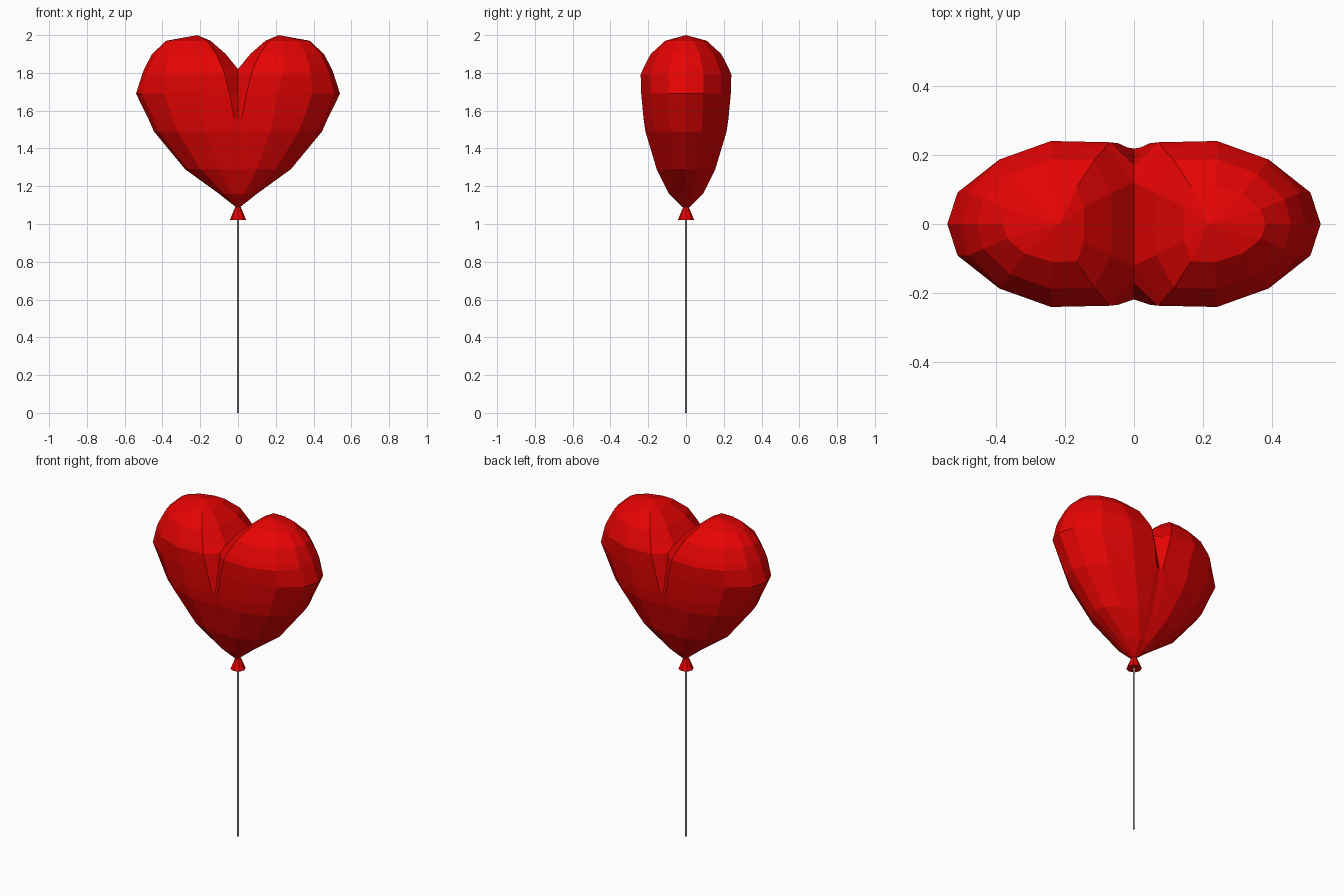
import bpy
import bmesh

cube = bpy.data.objects.get("Cube")
if cube:
    bpy.data.objects.remove(cube, do_unlink=True)


def make_material(name, color):
    mat = bpy.data.materials.new(name)
    mat.use_nodes = True
    mat.diffuse_color = color
    mat.node_tree.nodes["Principled BSDF"].inputs["Base Color"].default_value = color
    return mat


def make_object(name, bm, mat):
    bmesh.ops.recalc_face_normals(bm, faces=bm.faces)
    mesh = bpy.data.meshes.new(name)
    bm.to_mesh(mesh)
    bm.free()
    mesh.materials.append(mat)
    obj = bpy.data.objects.new(name, mesh)
    bpy.context.collection.objects.link(obj)
    return obj


def tapered_tube(name, mat, sides, bottom_z, top_z, bottom_r, top_r):
    bm = bmesh.new()
    bmesh.ops.create_cone(bm, cap_ends=True, segments=sides, radius1=bottom_r,
                          radius2=top_r, depth=top_z - bottom_z)
    bmesh.ops.translate(bm, verts=bm.verts, vec=(0, 0, (bottom_z + top_z) / 2))
    return make_object(name, bm, mat)


red = make_material("balloon red", (0.8, 0.001, 0.001, 1))
grey = make_material("string grey", (0.6, 0.6, 0.6, 1))

# Lobe sections: height, outer x, widest x, ridge x, inner x, depth, crease depth
SECTIONS = [
    (1.09, .012, .006, .003, 0, .02, .02),
    (1.16, .10, .035, .012, 0, .09, .087),
    (1.29, .28, .10, .03, 0, .155, .15),
    (1.49, .445, .17, .04, 0, .215, .207),
    (1.56, .476, .19, .02, 0, .225, .218),
    (1.69, .54, .21, .045, 0, .237, .19),
    (1.79, .508, .24, .07, 0, .24, .17),
    (1.82, .497, .24, .08, 0, .228, .12),
    (1.90, .455, .24, .115, .065, .187, .09),
    (1.97, .38, .235, .165, .145, .11, .05),
]


def section_ring(bm, z, outer, widest, ridge, inner, depth, crease):
    span = outer - widest
    half = [(widest + span * .91, depth * .385), (widest + span * .55, depth * .78),
            (widest, depth), (ridge, depth * .985), (inner, crease)]
    points = [(outer, 0)] + half + [(x, -y) for x, y in reversed(half)]
    return [bm.verts.new((x, y, z)) for x, y in points]


# Heart balloon: one lofted lobe, open on the centre plane, then mirrored
bm = bmesh.new()
rings = [section_ring(bm, *s) for s in SECTIONS]
count = len(rings[0])
for low, high in zip(rings, rings[1:]):
    for i in range(count):
        j = (i + 1) % count
        corners = (low[i], low[j], high[j], high[i])
        if any(v.co.x > 0 for v in corners):
            bm.faces.new(corners)
apex = bm.verts.new((.215, 0, 2))
for i in range(count):
    bm.faces.new((rings[-1][i], rings[-1][(i + 1) % count], apex))
balloon = make_object("heart_balloon", bm, red)
mirror = balloon.modifiers.new("Mirror", 'MIRROR')
mirror.use_axis[0] = True
mirror.use_clip = True
mirror.merge_threshold = 0.001

# Flared knot and string
tapered_tube("knot", red, 8, 1.022, 1.1, .043, .01)
tapered_tube("string", grey, 6, 0, 1.04, .0065, .0065)
